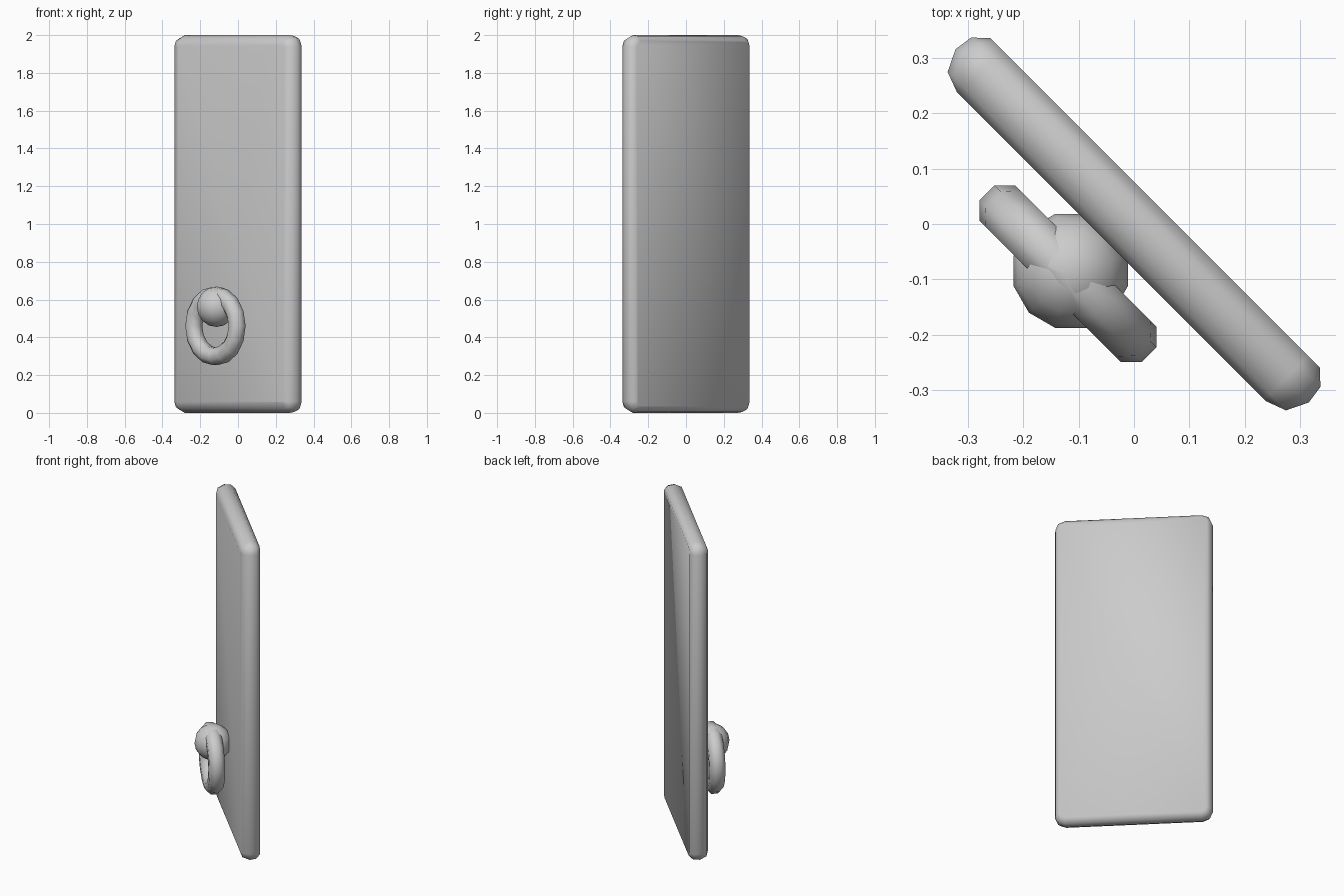
import bpy
import math
from mathutils import Matrix

cube = bpy.data.objects.get("Cube")
if cube:
    bpy.data.objects.remove(cube, do_unlink=True)

# One plain grey for everything
grey = bpy.data.materials.new("plain grey")
grey.use_nodes = True
colour = (0.6, 0.6, 0.6, 1)
grey.diffuse_color = colour
grey.node_tree.nodes["Principled BSDF"].inputs["Base Color"].default_value = colour

# The door stands ajar, turned about the vertical axis
TURN = Matrix.Rotation(math.radians(-45), 4, "Z")


def finish(obj, name, angle):
    obj.name = name
    obj.data.name = name
    obj.data.materials.clear()
    obj.data.materials.append(grey)
    obj.matrix_world = TURN @ obj.matrix_world
    bpy.ops.object.select_all(action="DESELECT")
    obj.select_set(True)
    bpy.context.view_layer.objects.active = obj
    bpy.ops.object.shade_smooth_by_angle(angle=math.radians(angle))


def rounded_outline(inset, y, half_width=0.452, height=2.0, radius=0.06, steps=2):
    """Rounded rectangle in the xz plane, counter-clockwise from the front."""
    points = []
    r = radius - inset
    cx, cz = half_width - radius, height / 2 - radius
    for corner, (sx, sz) in enumerate([(1, 1), (-1, 1), (-1, -1), (1, -1)]):
        for i in range(steps + 1):
            a = math.pi / 2 * (corner + i / steps)
            points.append((sx * cx + r * math.cos(a), y, height / 2 + sz * cz + r * math.sin(a)))
    return points


# Door panel: stacked outlines, broad rounding in front and a tighter one behind
layers = [(0.057, -0.058), (0.019, -0.044), (0, -0.005), (0.005, 0.03), (0.03, 0.054)]
verts, faces = [], []
for inset, y in layers:
    verts += rounded_outline(inset, y)
n = len(verts) // len(layers)
for k in range(len(layers) - 1):
    for i in range(n):
        j = (i + 1) % n
        faces.append((k * n + i, k * n + n + i, k * n + n + j, k * n + j))
faces.append(tuple(range(n)))
faces.append(tuple(reversed(range(len(verts) - n, len(verts)))))
mesh = bpy.data.meshes.new("door_panel")
mesh.from_pydata(verts, [], faces)
panel = bpy.data.objects.new("door_panel", mesh)
bpy.context.collection.objects.link(panel)
finish(panel, "door_panel", 50)

# Round knob holding the ring
bpy.ops.mesh.primitive_uv_sphere_add(segments=12, ring_count=8, radius=0.107,
                                     location=(-0.021, -0.141, 0.562))
finish(bpy.context.object, "knob", 60)

# Pull ring hanging through the knob, with an eight-sided section
bpy.ops.mesh.primitive_torus_add(major_segments=16, minor_segments=8,
                                 major_radius=0.162, minor_radius=0.049,
                                 location=(-0.021, -0.148, 0.46),
                                 rotation=(math.pi / 2, 0, 0))
ring = bpy.context.object
for v in ring.data.vertices:
    # roll the section half a step so that its flats face outward
    radial = math.hypot(v.co.x, v.co.y)
    a = math.atan2(v.co.z, radial - 0.162) + math.pi / 8
    scale = (0.162 + 0.049 * math.cos(a)) / radial
    v.co = (v.co.x * scale, v.co.y * scale, 0.049 * math.sin(a))
bpy.context.view_layer.update()
finish(ring, "pull_ring", 60)
